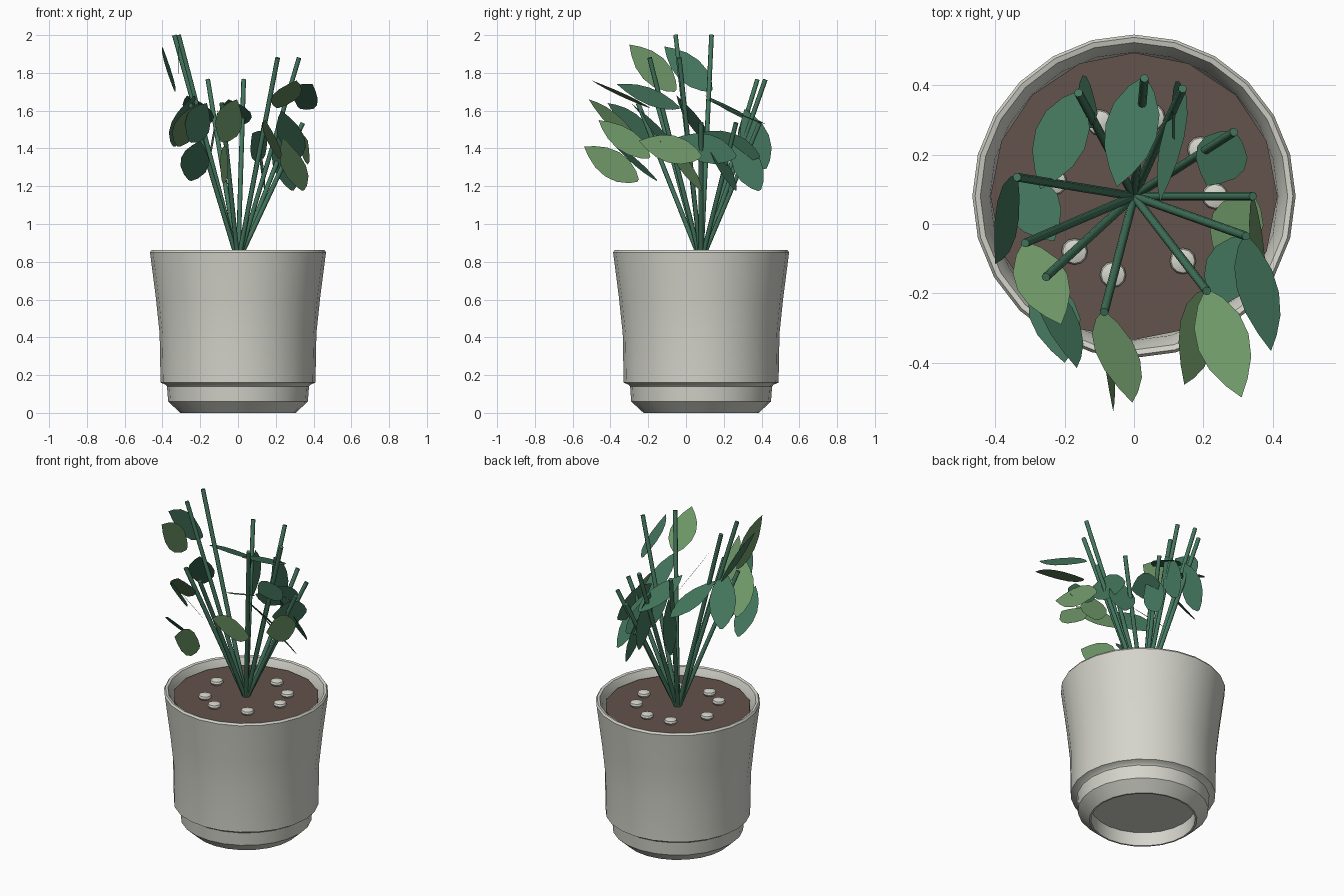
import bpy, bmesh, math
from mathutils import Vector

if "Cube" in bpy.data.objects:
    bpy.data.objects.remove(bpy.data.objects["Cube"])

CY = 0.08      # pot axis sits slightly behind the origin
SOIL = 0.82    # soil height


def material(name, rgb):
    m = bpy.data.materials.new(name)
    m.diffuse_color = (*rgb, 1)
    m.use_nodes = True
    m.node_tree.nodes["Principled BSDF"].inputs["Base Color"].default_value = m.diffuse_color
    return m


CERAMIC = material("pale_ceramic", (0.66, 0.66, 0.60))
EARTH = material("brown_soil", (0.125, 0.085, 0.069))
DARK = material("dark_green", (0.058, 0.185, 0.112))
LIGHT = material("light_green", (0.155, 0.305, 0.135))


def add_object(name, bm, mat, smooth=None):
    bmesh.ops.recalc_face_normals(bm, faces=bm.faces)
    me = bpy.data.meshes.new(name)
    bm.to_mesh(me)
    bm.free()
    me.materials.append(mat)
    ob = bpy.data.objects.new(name, me)
    bpy.context.collection.objects.link(ob)
    if smooth:
        bpy.ops.object.select_all(action='DESELECT')
        bpy.context.view_layer.objects.active = ob
        ob.select_set(True)
        bpy.ops.object.shade_smooth_by_angle(angle=math.radians(smooth))
    return ob


def lathe(name, profile, sides, mat, centre, smooth=None):
    """Revolve (radius, z) points; radius 0 closes the shape to a point."""
    bm = bmesh.new()
    rings = []
    for r, z in profile:
        n = sides if r else 1
        rings.append([bm.verts.new((centre[0] + r * math.cos(2 * math.pi * i / sides),
                                    centre[1] + r * math.sin(2 * math.pi * i / sides), z))
                      for i in range(n)])
    for a, b in zip(rings, rings[1:]):
        for i in range(sides):
            j = (i + 1) % sides
            corners = [a[i % len(a)], a[j % len(a)], b[j % len(b)], b[i % len(b)]]
            bm.faces.new(list(dict.fromkeys(corners)))
    return add_object(name, bm, mat, smooth)


# Pot with recessed base, stepped foot and rounded rim
lathe("pot", [(0, 0.085), (0.295, 0.085), (0.295, 0), (0.305, 0), (0.37, 0.06),
              (0.376, 0.14), (0.385, 0.15), (0.41, 0.16), (0.415, 0.42), (0.435, 0.61),
              (0.462, 0.82), (0.466, 0.85), (0.458, 0.862), (0.443, 0.858),
              (0.43, 0.83), (0.415, 0.78), (0.38, 0.3), (0.35, 0.1), (0, 0.1)],
      24, CERAMIC, (0, CY), 35)

# Soil disc
lathe("soil", [(0, 0.78), (0.414, 0.78), (0.414, SOIL), (0, SOIL)], 16, EARTH, (0, CY))

# Ring of flat pebbles on the soil
for k, deg in enumerate((0, 35, 77, 115, 170, 223, 255, 307)):
    a = math.radians(deg)
    c = (0.234 * math.cos(a), CY + 0.234 * math.sin(a))
    lathe(f"pebble_{k + 1}", [(0, SOIL - 0.01), (0.026, SOIL - 0.008), (0.038, SOIL + 0.012),
                              (0.034, SOIL + 0.024), (0.018, SOIL + 0.03), (0, SOIL + 0.031)],
          12, CERAMIC, c, 40)


def stem(name, tip):
    base = Vector((0, CY, SOIL - 0.02))
    axis = Vector(tip) - base
    bm = bmesh.new()
    bmesh.ops.create_cone(bm, cap_ends=True, segments=8, radius1=0.0125, radius2=0.0125,
                          depth=axis.length)
    bmesh.ops.rotate(bm, verts=bm.verts, matrix=axis.to_track_quat('Z', 'Y').to_matrix())
    bmesh.ops.translate(bm, verts=bm.verts, vec=base + axis / 2)
    add_object(name, bm, DARK, 50)


LEAF = [(0, 0.008), (0.1, 0.038), (0.28, 0.068), (0.48, 0.076), (0.68, 0.063), (0.86, 0.033)]


def leaf(name, base, tip, roll, mat):
    """Flat pointed blade from base to tip, rolled about its own axis."""
    base, axis = Vector(base), Vector(tip) - Vector(base)
    side = axis.cross(Vector((0, 0, 1))).normalized()
    up = side.cross(axis).normalized()
    w = side * math.cos(math.radians(roll)) + up * math.sin(math.radians(roll))
    pts = [base + axis * t + w * h for t, h in LEAF] + [base + axis]
    pts += [base + axis * t - w * h for t, h in reversed(LEAF)]
    bm = bmesh.new()
    bm.faces.new([bm.verts.new(p) for p in pts])
    add_object(name, bm, mat)


# Each plant shoot: stem tip, leaf colour, then (leaf tip, roll) for upper and lower leaf
SHOOTS = [
    ((-0.16, 0.378, 1.765), DARK, (-0.27, 0.10, 1.68), 0, (-0.105, 0.32, 1.61), -50),
    ((0.03, 0.42, 1.765), DARK, (-0.05, 0.107, 1.66), 0, (0.03, 0.31, 1.61), 90),
    ((0.14, 0.39, 1.535), DARK, (0.075, 0.065, 1.48), -65, (0.11, 0.25, 1.46), 70),
    ((0.288, 0.265, 1.535), DARK, (0.283, -0.07, 1.45), 90, (0.21, 0.11, 1.47), 0),
    ((0.343, 0.08, 1.535), LIGHT, (0.37, -0.25, 1.44), 75, (0.24, -0.10, 1.45), 0),
    ((0.323, -0.035, 1.88), DARK, (0.395, -0.366, 1.74), 40, (0.23, -0.24, 1.60), 0),
    ((0.21, -0.193, 1.88), LIGHT, (0.31, -0.50, 1.76), 0, (0.145, -0.463, 1.55), 45),
    ((-0.086, -0.254, 1.64), LIGHT, (-0.005, -0.515, 1.66), 40, (-0.06, -0.54, 1.41), 80),
    ((-0.254, -0.153, 1.64), DARK, (-0.165, -0.415, 1.64), 50, (-0.20, -0.40, 1.44), 20),
    ((-0.314, -0.055, 2.0), LIGHT, (-0.317, -0.30, 1.95), 90, (-0.21, -0.29, 1.64), 10),
    ((-0.337, 0.135, 2.0), DARK, (-0.40, -0.115, 1.94), 60, (-0.23, -0.05, 1.68), 0),
]
for k, (tip, mat, upper, roll_u, lower, roll_l) in enumerate(SHOOTS, 1):
    stem(f"stem_{k}", tip)
    for part, f, end, roll in (("upper", 0.75, upper, roll_u), ("lower", 0.5, lower, roll_l)):
        start = (tip[0], tip[1], SOIL + f * (tip[2] - SOIL))
        leaf(f"{part}_leaf_{k}", start, end, roll, mat)
